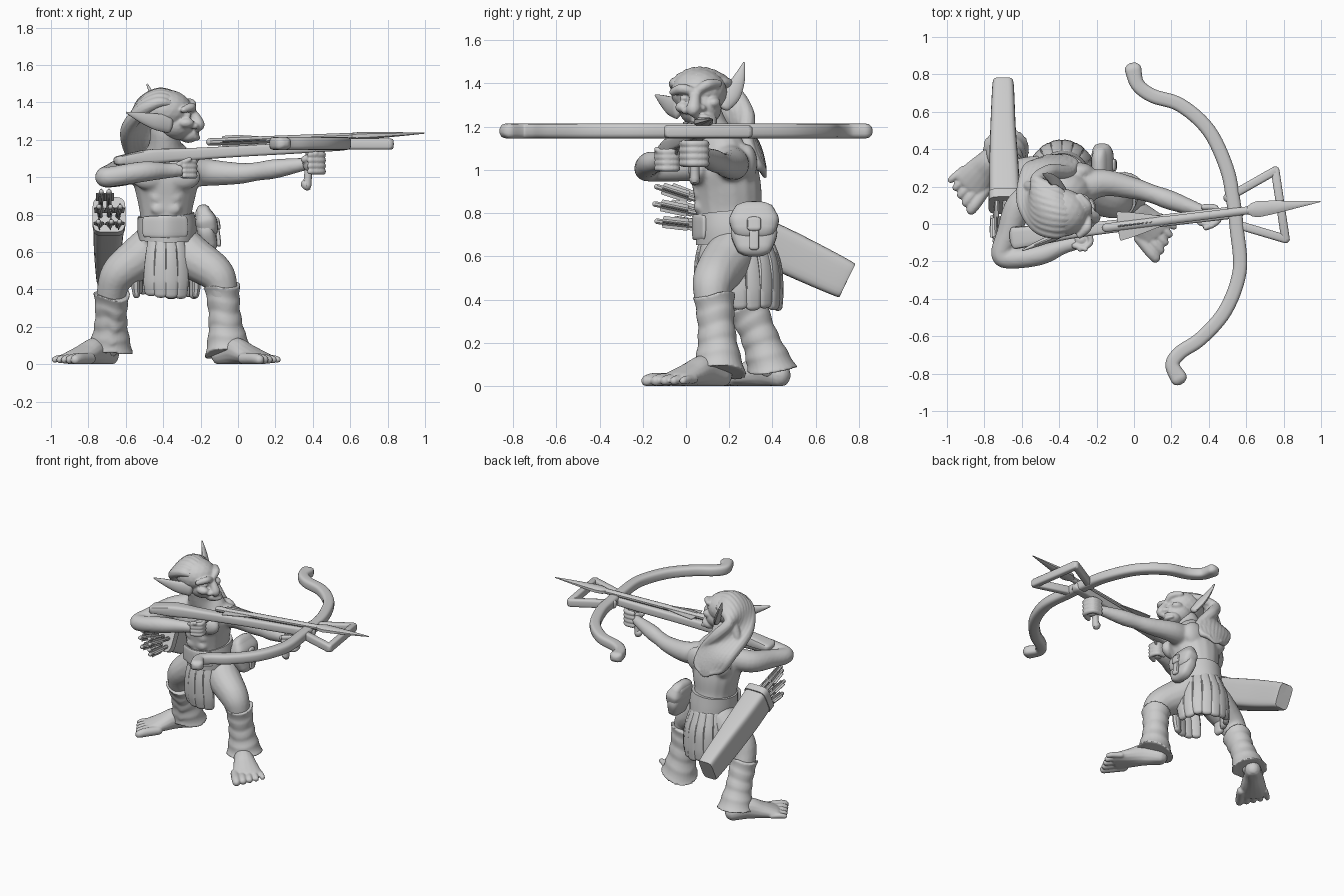
import bpy, bmesh, math, random
from mathutils import Vector, Matrix

if "Cube" in bpy.data.objects:
    bpy.data.objects.remove(bpy.data.objects["Cube"], do_unlink=True)
random.seed(4)

grey = bpy.data.materials.new("plain grey")
grey.use_nodes = True
grey.diffuse_color = (.6, .6, .6, 1)
grey.node_tree.nodes["Principled BSDF"].inputs["Base Color"].default_value = grey.diffuse_color
X, Y, Z = Vector((1, 0, 0)), Vector((0, 1, 0)), Vector((0, 0, 1))


def spline(points, steps):
    """Smooth path through points of (x, y, z, half width, half depth)."""
    rows = [list(p) + [p[3]] * (5 - len(p)) for p in points]
    rows = [rows[0]] + rows + [rows[-1]]
    out = []
    for i in range(1, len(rows) - 2):
        for s in range(steps):
            t = s / steps
            out.append([b + .5 * t * (c - a + t * (2*a - 5*b + 4*c - d + t * (3*(b - c) + d - a)))
                        for a, b, c, d in zip(*rows[i-1:i+3])])
    return out + [rows[-1]]


def tube(bm, points, ref=Z, square=1, sides=16, steps=6, dome=True):
    """Sweep an oval, or a rounded box when square is under 1, along a path."""
    path = spline(points, steps)
    pos = [Vector(p[:3]) for p in path]
    rings = []
    last = len(path) - 1
    for i, p in enumerate(path):
        tangent = (pos[min(i+1, last)] - pos[max(i-1, 0)]).normalized()
        side = tangent.cross(ref).normalized()
        up = side.cross(tangent)
        sections = [(0, 1)]
        if dome and i in (0, last):
            arc = [(math.sin(k), math.cos(k)) for k in (0, .5, 1, 1.35)]
            sections = arc if i else [(-h, r) for h, r in reversed(arc)]
        for h, r in sections:
            ring = []
            for k in range(sides):
                ang = math.tau * (k + .5) / sides
                u, v = (math.copysign(abs(f(ang)) ** square, f(ang)) for f in (math.cos, math.sin))
                ring.append(bm.verts.new(pos[i] + tangent * h * min(p[3:]) + side * u * r * p[3] + up * v * r * p[4]))
            rings.append(ring)
    for lo, hi in zip(rings, rings[1:]):
        for k in range(sides):
            n = (k + 1) % sides
            bm.faces.new((lo[k], lo[n], hi[n], hi[k]))
    bm.faces.new(rings[0][::-1])
    bm.faces.new(rings[-1])


def ball(bm, centre, size):
    bmesh.ops.create_icosphere(bm, subdivisions=3, radius=1,
                               matrix=Matrix.Translation(centre) @ Matrix.Diagonal((*size, 1)))


def finish(name, bm, voxel=0, smooth=3):
    """Turn the mesh into an object; a voxel size fuses its pieces into one skin."""
    bmesh.ops.recalc_face_normals(bm, faces=bm.faces)
    mesh = bpy.data.meshes.new(name)
    bm.to_mesh(mesh)
    bm.free()
    mesh.materials.append(grey)
    obj = bpy.data.objects.new(name, mesh)
    bpy.context.collection.objects.link(obj)
    bpy.ops.object.select_all(action="DESELECT")
    obj.select_set(True)
    bpy.context.view_layer.objects.active = obj
    if voxel:
        mod = obj.modifiers.new("fuse", "REMESH")
        mod.mode, mod.voxel_size, mod.use_smooth_shade = "VOXEL", voxel, True
        soft = obj.modifiers.new("soften", "SMOOTH")
        soft.factor, soft.iterations = .5, smooth
        bpy.ops.object.shade_smooth()
    else:
        bpy.ops.object.shade_smooth_by_angle(angle=math.radians(35))


# Torso, arms and legs as one skin
bm = bmesh.new()
tube(bm, [(-.38, .24, .58, .12), (-.38, .22, .7, .145, .16), (-.385, .2, .8, .14, .155),
          (-.385, .19, .92, .165, .16), (-.385, .17, 1.02, .185, .155), (-.385, .16, 1.1, .15, .12),
          (-.39, .12, 1.17, .09), (-.39, .09, 1.25, .08)], ref=Y)
for side in (-1, 1):
    ball(bm, (-.385 + .085 * side, .06, 1), (.1, .05, .07))
    ball(bm, (-.385 + .09 * side, .28, 1.03), (.085, .05, .09))
    for z in (.83, .89):
        ball(bm, (-.385 + .04 * side, .055, z), (.04, .02, .03))
tube(bm, [(-.48, .18, 1.06, .08), (-.61, .1, 1.03, .076), (-.67, -.05, 1.01, .065), (-.71, -.16, 1, .055),
          (-.66, -.185, 1.005, .055), (-.5, -.165, 1.03, .055), (-.38, -.12, 1.035, .042), (-.3, -.1, 1.04, .036)])
tube(bm, [(-.29, .19, 1.035, .09), (-.16, .22, 1.025, .073), (0, .19, 1.02, .058), (.1, .16, 1.03, .05),
          (.2, .125, 1.045, .052), (.36, .07, 1.07, .034)])
tube(bm, [(-.31, .23, .64, .11), (-.24, .18, .57, .115), (-.125, .13, .49, .1), (-.085, .12, .41, .083),
          (-.08, .14, .25, .07), (-.08, .15, .08, .05)], ref=Y)
tube(bm, [(-.46, .25, .64, .11), (-.53, .25, .57, .115), (-.63, .25, .49, .1), (-.67, .27, .41, .083),
          (-.69, .33, .25, .07), (-.69, .39, .08, .05)], ref=Y)
finish("body", bm, .011, 4)

# Hands
for name, x, y, z, s in (("left_hand", .395, .04, 1.075, 1), ("right_hand", -.28, -.085, 1.045, .85)):
    bm = bmesh.new()
    ball(bm, (x, y, z), (.05 * s, .05 * s, .055 * s))
    for k in range(4):
        h = z + s * (.03 * k - .045)
        tube(bm, [(x - .02 * s, y + .05 * s, h, .017 * s), (x + .04 * s, y + .045 * s, h, .018 * s),
                  (x + .055 * s, y - .02 * s, h, .018 * s), (x - .01 * s, y - .06 * s, h, .016 * s)], sides=10)
    tube(bm, [(x - .04, y - .03, z + .02, .02 * s), (x + .02, y - .05, z + .05, .016 * s)], sides=10)
    finish(name, bm, .006, 3)


# Feet with five toes each
def foot(name, heel, toward, inner):
    bm = bmesh.new()
    h, d = Vector(heel), Vector(toward).normalized()
    across = d.cross(Z) * inner
    at = lambda along, out, z: h + d * along + across * out + Z * z
    tube(bm, [(*at(0, 0, .05), .055, .06), (*at(.1, 0, .07), .065, .075),
              (*at(.2, 0, .05), .085, .055), (*at(.29, 0, .032), .1, .035)])
    for k in range(5):
        r = .031 - .003 * k
        out = .09 - .045 * k
        tube(bm, [(*at(.25, out * .9, .03), r), (*at(.345 - .009 * k, out, .03), r),
                  (*at(.385 - .012 * k, out * 1.04, .024), r * .9)], sides=12)
    for v in bm.verts:
        v.co.z = max(v.co.z, 0)
    finish(name, bm, .007, 2)


foot("left_foot", (-.09, .16, 0), (.7, -.71, 0), 1)
foot("right_foot", (-.69, .43, 0), (-.65, -.76, 0), -1)


# Creased leg wraps, flared and lower at the heel
def wrap(name, top, bottom, back):
    bm = bmesh.new()
    top, bottom, back = Vector(top), Vector(bottom), Vector(back).normalized()
    rings = []
    for k in range(14):
        t = k / 13
        r = .098 - .07 * t + .097 * t ** 2 + .003 * math.cos(k * 1.9)
        rings.append((*top.lerp(bottom, t), r))
    tube(bm, rings, ref=Y, sides=28, steps=3, dome=False)
    for v in bm.verts:
        fall = max(0, (.28 - v.co.z) / .23)
        v.co.z -= fall * .28 * (v.co - bottom).dot(back)
        v.co.z += .014 * math.sin(2 * math.atan2(v.co.y - top.y, v.co.x - top.x))
        v.co.z = max(v.co.z, .03)
    finish(name, bm, .008, 2)


wrap("left_leg_wrap", (-.085, .13, .42), (-.055, .155, .065), (-.5, .85, 0))
wrap("right_leg_wrap", (-.675, .28, .38), (-.685, .4, .065), (.5, .85, 0))

# Head, tilted toward the stock
bm = bmesh.new()
ball(bm, (-.39, .06, 1.36), (.145, .13, .11))
ball(bm, (-.33, .065, 1.285), (.1, .1, .085))
ball(bm, (-.265, .085, 1.225), (.055, .06, .042))
tube(bm, [(-.27, .045, 1.37, .025), (-.23, .04, 1.325, .026), (-.212, .035, 1.28, .034), (-.215, .04, 1.262, .022)], ref=Y)
for s in (-1, 1):
    ball(bm, (-.235, .037 + .036 * s, 1.28 + .006 * s), (.025, .022, .018))
    tube(bm, [(-.245, .04 + .015 * s, 1.365, .02), (-.25, .04 + .06 * s, 1.385 + .01 * s, .024),
              (-.29, .045 + .105 * s, 1.38 + .02 * s, .018)])
    ball(bm, (-.27, .045 + .05 * s, 1.342 + .01 * s), (.02, .024, .014))
    ball(bm, (-.28, .055 + .07 * s, 1.3 + .01 * s), (.045, .035, .028))
tube(bm, [(-.235, .05, 1.235, .01), (-.22, .085, 1.243, .014), (-.235, .125, 1.232, .01)])
tube(bm, [(-.23, .05, 1.212, .01), (-.215, .09, 1.21, .014), (-.23, .13, 1.21, .01)])
finish("head", bm, .007, 2)

# Long pointed ears
for name, path, ref in (
        ("right_ear", [(-.37, -.04, 1.285, .022, .05), (-.44, -.075, 1.297, .02, .044),
                       (-.52, -.108, 1.32, .014, .027), (-.595, -.14, 1.345, .005)], Z),
        ("left_ear", [(-.38, .175, 1.3, .035, .02), (-.41, .21, 1.35, .044, .02),
                      (-.45, .245, 1.42, .029, .014), (-.485, .268, 1.495, .005)], X)):
    bm = bmesh.new()
    tube(bm, path, ref=ref)
    finish(name, bm)

# Swept hair falling down the back
bm = bmesh.new()
for k in range(9):
    t = k / 4 - 1
    drop = t * t
    tube(bm, [(-.3 - .04 * drop, .05 + .09 * t, 1.435 - .05 * drop, .01),
              (-.42, .065 + .115 * t, 1.45 - .05 * drop, .03), (-.52, .11 + .12 * t, 1.38 - .03 * drop, .036),
              (-.52 + .07 * t, .2 + .08 * t, 1.25, .04), (-.46 + .11 * t, .3 - .02 * drop, 1.13, .036),
              (-.42 + .1 * t, .345 - .02 * drop, 1.03, .026), (-.41 + .05 * t, .365, .97 + .03 * drop, .01)], sides=10)
tube(bm, [(-.44, .17, 1.4, .025), (-.5, .19, 1.36, .035), (-.56, .2, 1.25, .03), (-.57, .22, 1.17, .02)], sides=10)
finish("hair", bm, .007, 1)

# Belt and front plate
bm = bmesh.new()
tube(bm, [(-.38, .22, .665, .155, .175), (-.38, .215, .73, .158, .173), (-.385, .21, .8, .152, .168)],
     ref=Y, sides=32, dome=False)
tube(bm, [(-.5, .085, .735, .012, .055), (-.39, .04, .735, .012, .06), (-.28, .085, .735, .012, .055)], square=.5)
finish("belt", bm)

# Kilt of thick hanging strips, open over the thighs
bm = bmesh.new()
for k in range(18):
    ang = math.tau * k / 18
    c, s = math.cos(ang), math.sin(ang)
    if s < -.2 and abs(c) > .66:
        continue
    end = .365 + random.uniform(0, .035)
    hang = [(-.385 + c * rx, .23 + y + s * ry, z, w, d) for rx, ry, z, w, d, y in
            ((.13, .15, .69, .028, .016, 0), (.155, .18, .57, .035, .022, .01),
             (.163, .182, .45, .041, .025, .015), (.158, .178, end, .036, .02, .02))]
    tube(bm, hang, ref=Vector((c, s, 0)), square=.7, sides=12)
finish("kilt", bm)

# Rounded belt pouch with flap, strap and buckle
bm = bmesh.new()
tube(bm, [(-.185, .315, .8, .045, .085), (-.17, .315, .71, .05, .108), (-.152, .315, .64, .042, .085)],
     ref=Y, square=.65, sides=24)
tube(bm, [(-.185, .315, .815, .04, .095), (-.172, .315, .77, .058, .115), (-.162, .315, .725, .056, .105)],
     ref=Y, square=.6, sides=24)
tube(bm, [(-.122, .315, .77, .012, .022), (-.108, .315, .7, .012, .022), (-.102, .315, .64, .012, .022)], ref=Y, square=.5)
tube(bm, [(-.113, .315, .77, .014, .032), (-.106, .315, .73, .014, .032)], ref=Y, square=.5)
finish("pouch", bm)

# Quiver with a thick rim
bm = bmesh.new()
tube(bm, [(-.69, .12, .79, .082, .095), (-.695, .3, .7, .078, .1), (-.7, .5, .605, .068, .1),
          (-.7, .72, .5, .058, .09), (-.7, .745, .488, .05, .08)], square=.4, sides=24, dome=False)
tube(bm, [(-.69, .1, .8, .088, .105), (-.69, .145, .778, .088, .105)], square=.45, sides=24, steps=2, dome=False)
finish("quiver", bm)
bm = bmesh.new()
for k in range(8):
    x, lift = -.735 + .045 * (k % 3), .05 * (k // 3) - .055
    tip = Vector((x + random.uniform(-.02, .02), -.1 + random.uniform(-.05, .04), .85 + 1.6 * lift))
    base = Vector((x, .15, .785 + lift))
    tube(bm, [(*base, .013), (*tip, .014)], sides=8, steps=1)
    mid = base.lerp(tip, .5)
    for w, h in ((.03, .005), (.005, .03)):
        tube(bm, [(*mid, w, h), (*base.lerp(tip, .9), w, h)], sides=8, steps=1)
finish("quiver_arrows", bm)

# Crossbow stock, grip and trigger
bm = bmesh.new()
tube(bm, [(-.64, -.075, 1.088, .06, .025), (-.48, -.055, 1.108, .052, .04), (-.3, -.035, 1.12, .038, .034),
          (0, 0, 1.138, .033, .03), (.3, .035, 1.155, .033, .03), (.56, .065, 1.172, .033, .03)], square=.45)
tube(bm, [(.365, .04, .958, .032, .026), (.372, .04, .98, .022), (.385, .04, 1.15, .022)], ref=Y)
tube(bm, [(-.28, -.04, 1.1, .008), (-.26, -.05, 1.06, .008), (-.21, -.04, 1.1, .008)], ref=Y, sides=8)
finish("crossbow_stock", bm)

# Curved bow with curled ends
bm = bmesh.new()
curve = [(-.005, .828), (.02, .745), (.1, .685), (.25, .635), (.4, .5), (.495, .3), (.53, .13), (.55, -.03),
         (.565, -.25), (.49, -.46), (.36, -.61), (.25, -.685), (.205, -.75), (.24, -.825)]
tube(bm, [(x, y, 1.18, .045 if abs(y) > .8 else .038, .035) for x, y in curve], square=.6)
finish("bow", bm)

# Foot stirrup frame
bm = bmesh.new()
corners = [(.5, .14), (.755, .285), (.81, -.08), (.54, .0)]
for a, b in zip(corners, corners[1:]):
    tube(bm, [(*a, 1.177, .023, .029), (*b, 1.177, .023, .029)], square=.5, steps=1)
finish("stirrup", bm)

# Loaded bolt with wide swept vanes and a long point
bm = bmesh.new()
tail, point = Vector((-.15, -.02, 1.188)), Vector((.995, .12, 1.235))
along = lambda t, w, h: (*tail.lerp(point, t), w, h)
tube(bm, [along(0, .024, .02), along(.7, .022, .018)], sides=10, steps=1)
for w, h in ((.085, .006), (.006, .032)):
    tube(bm, [along(.06, w, h), along(.15, w * .75, h), along(.33, .006, .006)], sides=8, steps=3)
tube(bm, [along(.67, .028, .018), along(.71, .046, .022), along(.85, .027, .014), along(1, .003, .003)],
     square=.8, sides=8, steps=2)
finish("bolt", bm)
